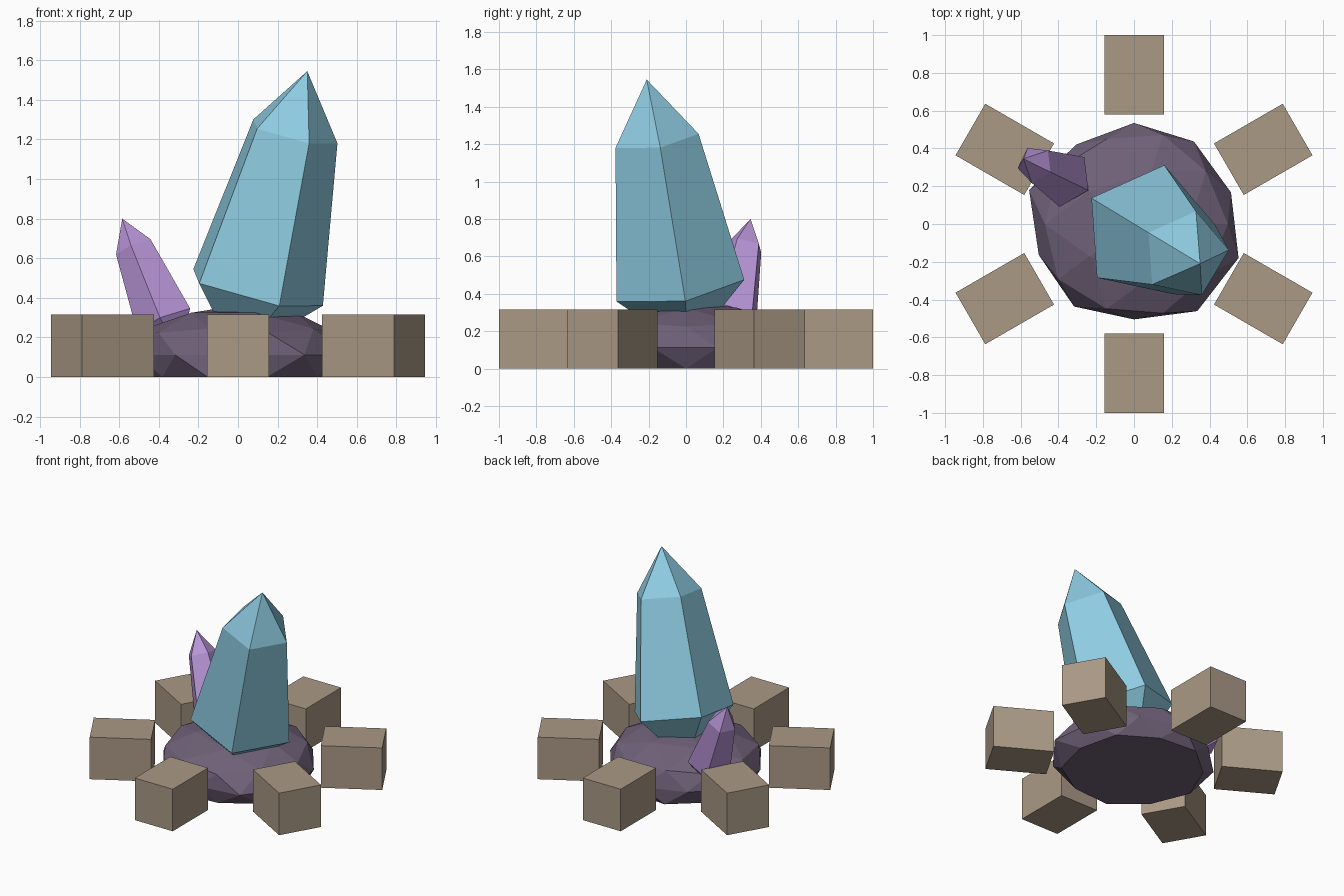
import bpy, bmesh, math
from mathutils import Vector, Matrix

if "Cube" in bpy.data.objects:
    bpy.data.objects.remove(bpy.data.objects["Cube"])


def material(name, rgb):
    m = bpy.data.materials.new(name)
    m.diffuse_color = (*rgb, 1)
    m.use_nodes = True
    m.node_tree.nodes["Principled BSDF"].inputs["Base Color"].default_value = m.diffuse_color
    return m


def finish(bm, name, mat):
    bmesh.ops.recalc_face_normals(bm, faces=bm.faces)
    me = bpy.data.meshes.new(name)
    bm.to_mesh(me)
    bm.free()
    me.materials.append(mat)
    ob = bpy.data.objects.new(name, me)
    bpy.context.collection.objects.link(ob)
    return ob


def crystal(name, base, tip, radius, ref, mat, sides=5):
    """Pointed prism from base to tip; ref points to the first edge."""
    base, tip, ref = Vector(base), Vector(tip), Vector(ref)
    axis = tip - base
    n = axis.normalized()
    u = (ref - n * ref.dot(n)).normalized()
    v = n.cross(u)
    bm = bmesh.new()
    rings = []
    for t, r in ((0.237, radius), (0.785, radius * 0.65)):
        rings.append([bm.verts.new(base + axis * t + r * (
            u * math.cos(math.tau * i / sides) + v * math.sin(math.tau * i / sides)))
            for i in range(sides)])
    bottom, top = bm.verts.new(base), bm.verts.new(tip)
    lo, hi = rings
    for i in range(sides):
        j = (i + 1) % sides
        bm.faces.new((bottom, lo[j], lo[i]))
        bm.faces.new((lo[i], lo[j], hi[j], hi[i]))
        bm.faces.new((hi[i], hi[j], top))
    return finish(bm, name, mat)


stone = material("stone", (0.40, 0.32, 0.235))
rock_mat = material("dark_rock", (0.16, 0.12, 0.19))
blue = material("blue_crystal", (0.27, 0.60, 0.75))
violet = material("violet_crystal", (0.48, 0.30, 0.68))

# Flattened rock mound with a flat underside and slightly uneven rim
bm = bmesh.new()
bmesh.ops.create_icosphere(bm, subdivisions=2, radius=1)
rim = (0.54, 0.54, 0.535, 0.52, 0.584, 0.53, 0.54, 0.505, 0.57, 0.582)
for vert in bm.verts:
    r = 0.555
    if abs(vert.co.z) < 0.01:
        ang = math.degrees(math.atan2(vert.co.y, vert.co.x))
        r = rim[round((ang - 18) / 36) % 10]
    vert.co = (vert.co.x * r, vert.co.y * r, max(0, 0.112 + vert.co.z * 0.25))
finish(bm, "rock_mound", rock_mat)

# Ring of six stone blocks
for k in range(6):
    bm = bmesh.new()
    bmesh.ops.create_cube(bm, size=1, matrix=Matrix.Rotation(math.radians(30 + 60 * k), 4, 'Z')
                          @ Matrix.Translation((0.79, 0, 0.158))
                          @ Matrix.Diagonal((0.42, 0.315, 0.316, 1)))
    finish(bm, f"stone_block_{k + 1}", stone)

# Leaning crystals rooted in the mound
crystal("large_crystal", (-0.01, 0.01, 0.10), (0.35, -0.21, 1.545), 0.365,
        (0.354, 0.039, -0.083), blue)
crystal("small_crystal", (-0.30, 0.21, 0.12), (-0.585, 0.345, 0.80), 0.155,
        (0.123, -0.062, 0.064), violet)
